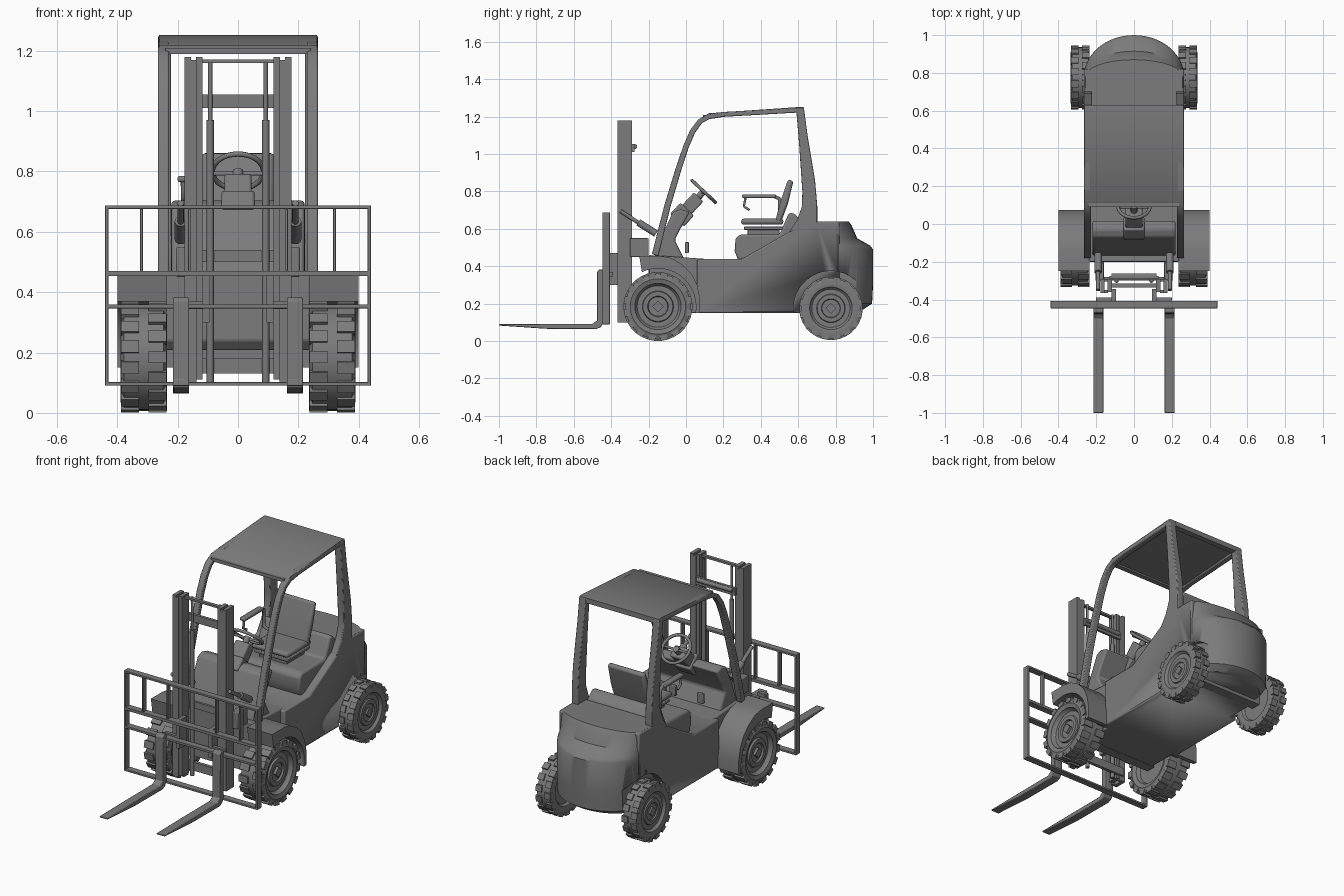
import bpy, bmesh, math
from mathutils import Matrix, Vector

if "Cube" in bpy.data.objects:
    bpy.data.objects.remove(bpy.data.objects["Cube"])

grey = bpy.data.materials.new("plain grey")
grey.use_nodes = True
GREY = (0.2, 0.2, 0.2, 1)
grey.diffuse_color = GREY
grey.node_tree.nodes["Principled BSDF"].inputs["Base Color"].default_value = GREY


def link(name, data, mirror=False, bevel=0):
    ob = bpy.data.objects.new(name, data)
    bpy.context.scene.collection.objects.link(ob)
    data.materials.append(grey)
    if bevel:
        mod = ob.modifiers.new("bevel", "BEVEL")
        mod.width, mod.segments, mod.limit_method = bevel, 2, "ANGLE"
    if mirror:
        ob.modifiers.new("mirror", "MIRROR")
    return ob


def finish(name, bm, mirror=False, bevel=0):
    bmesh.ops.remove_doubles(bm, verts=bm.verts, dist=1e-5)
    bmesh.ops.recalc_face_normals(bm, faces=bm.faces)
    for f in bm.faces:
        f.smooth = True
    for e in bm.edges:
        e.smooth = e.calc_face_angle(3) < math.radians(35)
    mesh = bpy.data.meshes.new(name)
    bm.to_mesh(mesh)
    bm.free()
    return link(name, mesh, mirror, bevel)


def prism(name, pts, x0, x1, mirror=False, bevel=0):
    """Side outline (y, z) extruded from x0 to x1."""
    bm = bmesh.new()
    face = bm.faces.new([bm.verts.new((x0, y, z)) for y, z in pts])
    new = bmesh.ops.extrude_face_region(bm, geom=[face])["geom"]
    bmesh.ops.translate(bm, vec=(x1 - x0, 0, 0), verts=[v for v in new if isinstance(v, bmesh.types.BMVert)])
    return finish(name, bm, mirror, bevel)


def ribbon(pts, widths):
    """Outline of a strip that follows a path in (y, z)."""
    a, b = [], []
    for i, p in enumerate(pts):
        p = Vector(p)
        t = (Vector(pts[min(i + 1, len(pts) - 1)]) - Vector(pts[max(i - 1, 0)])).normalized()
        n = Vector((-t.y, t.x)) * widths[min(i, len(widths) - 1)] / 2
        a.append(p + n)
        b.append(p - n)
    return a + b[::-1]


def add_box(bm, lo, hi, matrix=Matrix()):
    lo, hi = Vector(lo), Vector(hi)
    m = matrix @ Matrix.Translation((lo + hi) / 2) @ Matrix.Diagonal((*(hi - lo), 1))
    bmesh.ops.create_cube(bm, size=1, matrix=m)


def boxes(name, items, mirror=False, bevel=0, matrix=Matrix()):
    bm = bmesh.new()
    for lo, hi in items:
        add_box(bm, lo, hi, matrix)
    return finish(name, bm, mirror, bevel)


def tube(name, pts, r, mirror=False, closed=False):
    cu = bpy.data.curves.new(name, "CURVE")
    cu.dimensions, cu.bevel_depth, cu.bevel_resolution, cu.use_fill_caps = "3D", r, 3, True
    sp = cu.splines.new("POLY")
    sp.points.add(len(pts) - 1)
    for q, p in zip(sp.points, pts):
        q.co = (*p, 1)
    sp.use_cyclic_u = closed
    return link(name, cu, mirror)


def arc(cy, cz, r, a0, a1, n):
    angs = [math.radians(a0 + (a1 - a0) * i / n) for i in range(n + 1)]
    return [(cy + r * math.cos(a), cz + r * math.sin(a)) for a in angs]


def wheel(name, y, z, r, x0, x1):
    w = x1 - x0
    profile = [(.2, 0), (.2, .6), (.06, .66), (0, .8), (.08, .95), (.92, .95), (1, .8), (.95, .67),
               (.85, .64), (.8, .6), (.8, .45), (.87, .43), (.87, .3), (.8, .28), (.8, 0)]
    bm = bmesh.new()
    vs = [bm.verts.new((x0 + w * a, y, z + r * b)) for a, b in profile]
    es = [bm.edges.new(p) for p in zip(vs, vs[1:])]
    bmesh.ops.spin(bm, geom=vs + es, cent=(0, y, z), axis=(1, 0, 0), angle=math.tau, steps=40)
    bmesh.ops.remove_doubles(bm, verts=bm.verts, dist=1e-5)
    # staggered tread lugs on both shoulders
    count = 16
    for i in range(count):
        for side in (0, 1):
            turn = Matrix.Translation((0, y, z)) @ Matrix.Rotation((i + side / 2) * math.tau / count, 4, "X")
            a = x0 + w * (.6 if side else .01)
            add_box(bm, (a, -.11 * r, .84 * r), (a + w * .39, .11 * r, .993 * r), turn)
    # square hub nut
    turn = Matrix.Translation((0, y, z)) @ Matrix.Rotation(math.pi / 4, 4, "X")
    add_box(bm, (x0 + .7 * w, -.12 * r, -.12 * r), (x0 + .9 * w, .12 * r, .12 * r), turn)
    return finish(name, bm, True)


FY, FZ, RY, RZ = -.15, .185, .775, .175
wheel("front_wheels", FY, FZ, .185, .235, .39)
wheel("rear_wheels", RY, RZ, .17, .235, .335)
boxes("axles", [((-.25, y - .03, .15), (.25, y + .03, .21)) for y in (FY, RY)])

# chassis and rear bodywork with wheel arches cut out
arch = prism("arch_cutter", arc(RY, RZ, .2, 0, 350, 35), .215, .5, True)
arch.hide_render = True
arch.display_type = "WIRE"
arch.hide_set(True)
body = prism("body", [(.06, .15), (.75, .15), (.82, .2), (.82, .64), (.70, .64), (.62, .64), (.56, .59),
                      (.44, .52), (.3, .44), (.06, .44)], -.265, .265, False, .008)
prism("front_chassis", [(-.2, .24), (-.12, .15), (.1, .15), (.1, .44), (-.05, .45), (-.2, .46)], -.238, .238, False, .006)

# counterweight: stacked rounded plan outlines (height, half width, back)
bm = bmesh.new()
rings = []
for z, w, back in [(.17, .235, .95), (.2, .262, .995), (.3, .265, 1), (.49, .265, 1), (.51, .265, .985),
                   (.55, .265, .915), (.62, .265, .885), (.64, .258, .87)]:
    plan = [(w, .72)] + [(w * math.cos(math.pi * i / 24), .78 + (back - .78) * math.sin(math.pi * i / 24))
                         for i in range(25)] + [(-w, .72)]
    rings.append([bm.verts.new((x, y, z)) for x, y in plan])
for a, b in zip(rings, rings[1:]):
    for i in range(len(a)):
        j = (i + 1) % len(a)
        bm.faces.new((a[i], a[j], b[j], b[i]))
bm.faces.new(rings[0])
bm.faces.new(rings[-1])
weight = finish("counterweight", bm)
for ob in (body, weight):
    cut = ob.modifiers.new("arch", "BOOLEAN")
    cut.operation, cut.solver, cut.object = "DIFFERENCE", "EXACT", arch

# front mudguards
guard = [(-.25, .455), (-.14, .455), (-.08, .445), (-.02, .41), (.03, .36), (.06, .3), (.075, .23), (.075, .15), (.05, .15)]
prism("front_mudguards", guard + arc(FY, FZ, .203, -5, 115, 14), .235, .4, True)

# cowl, pedals and engine cover
prism("cowl", [(-.17, .45), (-.13, .56), (-.07, .69), (-.03, .705), (.02, .69), (-.03, .6), (-.06, .54), (-.01, .44)],
      -.22, .22, False, .01)
boxes("pedals", [((x, -.005, .47), (x + .04, .015, .53)) for x in (-.12, .06, .13)], False, .004)
prism("engine_cover", [(.28, .43), (.26, .48), (.265, .55), (.29, .57), (.5, .57), (.55, .685), (.575, .685), (.62, .64), (.64, .5)],
      -.222, .222, False, .012)

# seat
boxes("seat_base", [((-.09, .33, .565), (.09, .5, .60)), ((-.11, .31, .595), (.11, .52, .612))], False, .004)
boxes("seat_cushion", [((-.12, .295, .622), (.12, .52, .655))], False, .014)
prism("seat_back", ribbon([(.49, .63), (.525, .74), (.56, .86)], [.03, .042, .03]), -.12, .12, False, .012)
tube("armrest_post", [(-.12, .5, .64), (-.18, .5, .66), (-.18, .5, .76), (-.18, .47, .775)], .01)
boxes("armrest", [((-.2, .3, .765), (-.165, .48, .785))], False, .006)
tube("control_levers", [(-.182, .32, .78), (-.182, .31, .72), (-.182, .34, .70)], .007)

# steering
tilt = Matrix.Translation((0, .095, .8)) @ Matrix.Rotation(-.75, 4, "X")
tube("steering_wheel", [tilt @ Vector((.085 * math.cos(k * math.tau / 28), .085 * math.sin(k * math.tau / 28), 0))
                        for k in range(28)], .009, False, True)
tube("steering_spokes", [tilt @ Vector((x, 0, -.01)) for x in (-.083, 0, .083)], .007)
tube("steering_shaft", [tilt @ Vector((0, 0, z)) for z in (0, -.08)], .018)
boxes("steering_column", [((-.045, -.035, -.15), (.045, .035, -.04)), ((-.055, -.05, -.21), (.055, .05, -.13))],
      False, .008, tilt)

# overhead guard
front_path = [(-.165, .46), (-.1, .72), (-.04, .92), (.0, 1.04), (.035, 1.12), (.075, 1.175), (.12, 1.2), (.2, 1.212), (.6, 1.235)]
prism("front_posts", ribbon(front_path, [.036, .034, .032, .03, .03, .028, .028, .026]), .228, .265, True, .005)
prism("rear_posts", [(.59, 1.23), (.59, 1.25), (.63, 1.25), (.65, 1.1), (.69, .86), (.702, .72), (.702, .63), (.55, .58),
                     (.595, .65), (.62, .72), (.622, .8), (.605, 1.05)], .222, .265, True, .005)
prism("roof", [(.1, 1.202), (.12, 1.218), (.61, 1.252), (.63, 1.25), (.63, 1.235), (.12, 1.2)], -.262, .262)
boxes("roof_crossbars", [((-.24, .09, 1.19), (.24, .12, 1.21)), ((-.24, .595, 1.22), (.24, .63, 1.245))])

# mast: channel rails, cross members and lift cylinders
boxes("outer_rails", [((.155, -.365, .1), (.177, -.29, 1.18)), ((.137, -.365, .1), (.16, -.35, 1.17)),
                      ((.137, -.305, .1), (.16, -.29, 1.17))], True)
boxes("inner_rails", [((.117, -.36, .11), (.14, -.295, 1.18))], True)
boxes("mast_crossbars", [((-.12, -.335, 1.16), (.12, -.315, 1.172)), ((-.13, -.29, 1.01), (.13, -.275, 1.055)),
                         ((-.16, -.3, .13), (.16, -.28, .18)), ((-.16, -.295, .5), (.16, -.28, .54))])
tube("mast_pins", [(-.118, -.275, 1.04), (.118, -.275, 1.04)], .014)
tube("lift_cylinders", [(.092, -.3, .1), (.092, -.3, .97)], .012, True)
tube("lift_rods", [(.092, -.3, .95), (.092, -.3, 1.165)], .007, True)
boxes("mast_brackets", [((.16, -.3, .45), (.205, -.2, .55))], True, .005)
tube("tilt_cylinders", [(.19, -.255, .635), (.19, -.16, .575)], .02, True)
tube("tilt_rods", [(.19, -.35, .695), (.19, -.25, .63)], .011, True)

# load backrest and carriage
bars = [((-.44, -.447, z - t), (.44, -.407, z + t)) for z, t in ((.682, .006), (.462, .009), (.353, .007), (.096, .006))]
bars += [((s * .435 - .006, -.447, .09), (s * .435 + .006, -.407, .688)) for s in (-1, 1)]
bars += [((x - .005, -.44, .46), (x + .005, -.412, .684)) for x in (-.32, -.16, .16, .32)]
boxes("load_backrest", bars, False, .002)
boxes("carriage", [((.095, -.415, .3), (.118, -.345, .47)), ((.1, -.41, .345), (.2, -.39, .37))], True)

# forks
prism("forks", [(-1, .083), (-1, .09), (-.75, .092), (-.5, .092), (-.475, .11), (-.475, .37), (-.465, .382), (-.44, .382),
                (-.44, .1), (-.455, .075), (-.48, .064), (-.75, .066)], .162, .215, True, .003)
